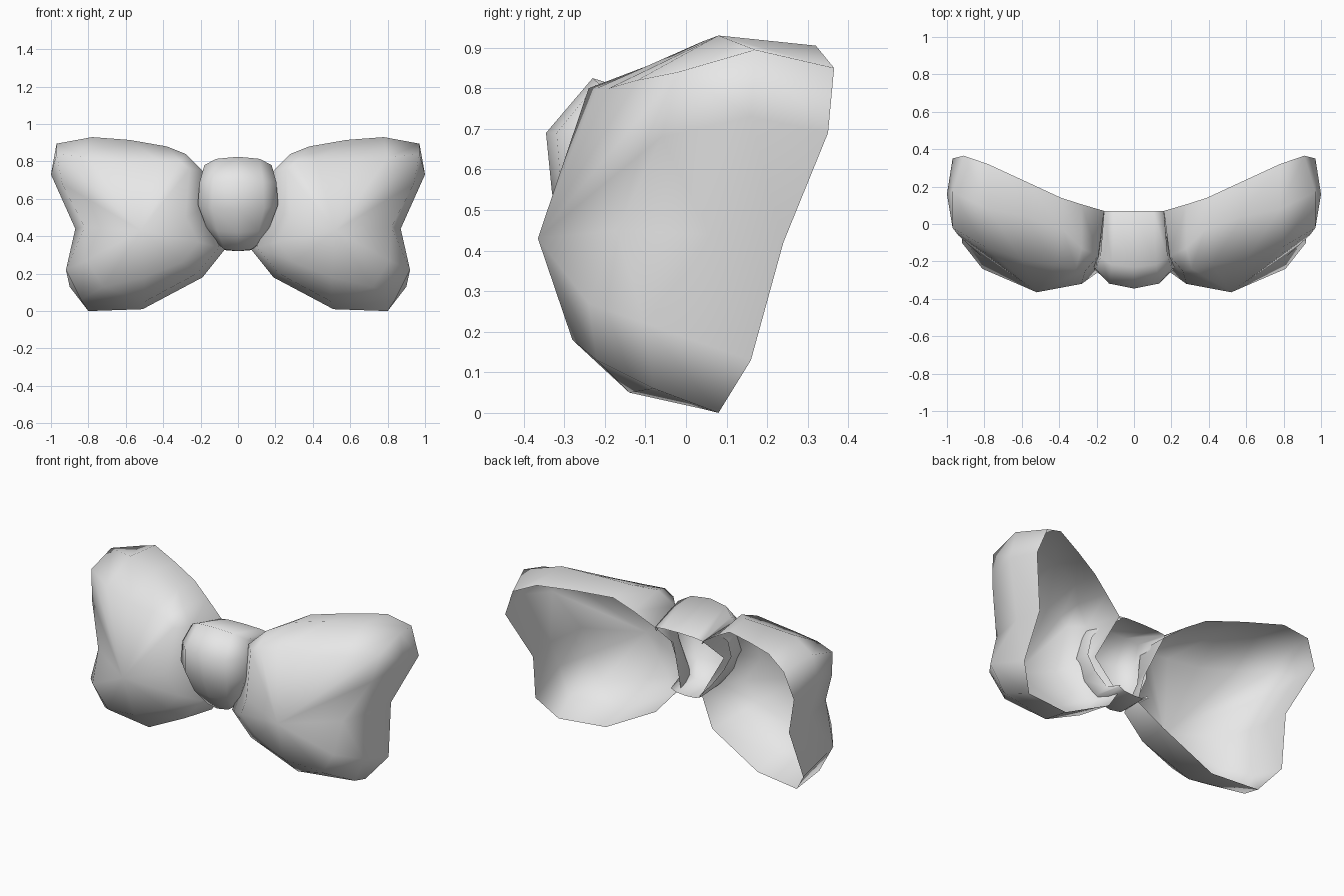
import bpy

fabric = bpy.data.materials.new("light grey fabric")
fabric.diffuse_color = (0.8, 0.8, 0.8, 1.0)


def make_object(name, verts, faces):
    mesh = bpy.data.meshes.new(name)
    mesh.from_pydata(verts, [], faces)
    mesh.materials.append(fabric)
    for p in mesh.polygons:
        p.use_smooth = True
    ob = bpy.data.objects.new(name, mesh)
    bpy.context.collection.objects.link(ob)
    return ob


# Bow loop: hollow shell, open at the back, as rings running from the neck
# over the top, down the outer side and back along the bottom
rim = [(.17, -.12, .55), (.16, .07, .72), (.28, .105, .80), (.39, .14, .865),
       (.58, .228, .89), (.78, .32, .905), (.91, .365, .85), (.97, .35, .69),
       (.86, .24, .42), (.90, .16, .13), (.80, .08, 0), (.51, .04, .01),
       (.19, .02, .18), (.07, -.05, .33)]
shoulder = [(.19, -.20, .55), (.19, -.17, .75), (.28, -.13, .84), (.38, -.03, .88),
            (.58, .04, .915), (.78, .08, .93), (.97, .17, .895), (1.0, .16, .73),
            (.87, .06, .44), (.92, -.10, .22), (.84, -.08, .06), (.50, -.14, .05),
            (.22, -.19, .20), (.10, -.20, .34)]
dome = [(.28, -.32, .50), (.26, -.25, .76), (.31, -.24, .80), (.42, -.22, .80),
        (.60, -.19, .80), (.80, -.12, .82), (.97, -.02, .84), (.94, -.06, .68),
        (.82, -.17, .45), (.81, -.24, .27), (.72, -.22, .13), (.50, -.28, .18),
        (.30, -.26, .26), (.21, -.27, .37)]
n = len(rim)
verts = rim + shoulder + dome + [(.52, -.365, .43)]
faces = []
for i in range(n):
    j = (i + 1) % n
    for r in (0, n):
        faces.append((r + n + i, r + n + j, r + j, r + i))
    faces.append((3 * n, 2 * n + j, 2 * n + i))
loops = make_object("bow_loops", verts, faces)
mirror = loops.modifiers.new("mirror", 'MIRROR')
mirror.use_axis = (True, False, False)
mirror.use_mirror_merge = False

# Knot: rounded strap with side walls, open at the back;
# each row is centre y, z, half width, edge y, z, wall y, z
rows = [(.07, .73, .16, .07, .72, .07, .70), (-.23, .825, .18, -.18, .78, -.06, .72),
        (-.345, .69, .205, -.24, .69, -.12, .66), (-.33, .54, .215, -.24, .57, -.14, .56),
        (-.28, .42, .17, -.22, .45, -.13, .47), (-.20, .32, .11, -.18, .36, -.10, .38),
        (0, .32, .10, 0, .34, 0, .35)]
verts, faces = [], []
for cy, cz, w, ey, ez, wy, wz in rows:
    verts.append((-.95 * w, wy, wz))
    for u in (-1, -.65, 0, .65, 1):
        t = {0: 0, .65: .25, 1: 1}[abs(u)]
        verts.append((u * w, cy + (ey - cy) * t, cz + (ez - cz) * t))
    verts.append((.95 * w, wy, wz))
for r in range(len(rows) - 1):
    for c in range(6):
        a = r * 7 + c
        faces.append((a, a + 7, a + 8, a + 1))
make_object("bow_knot", verts, faces)
